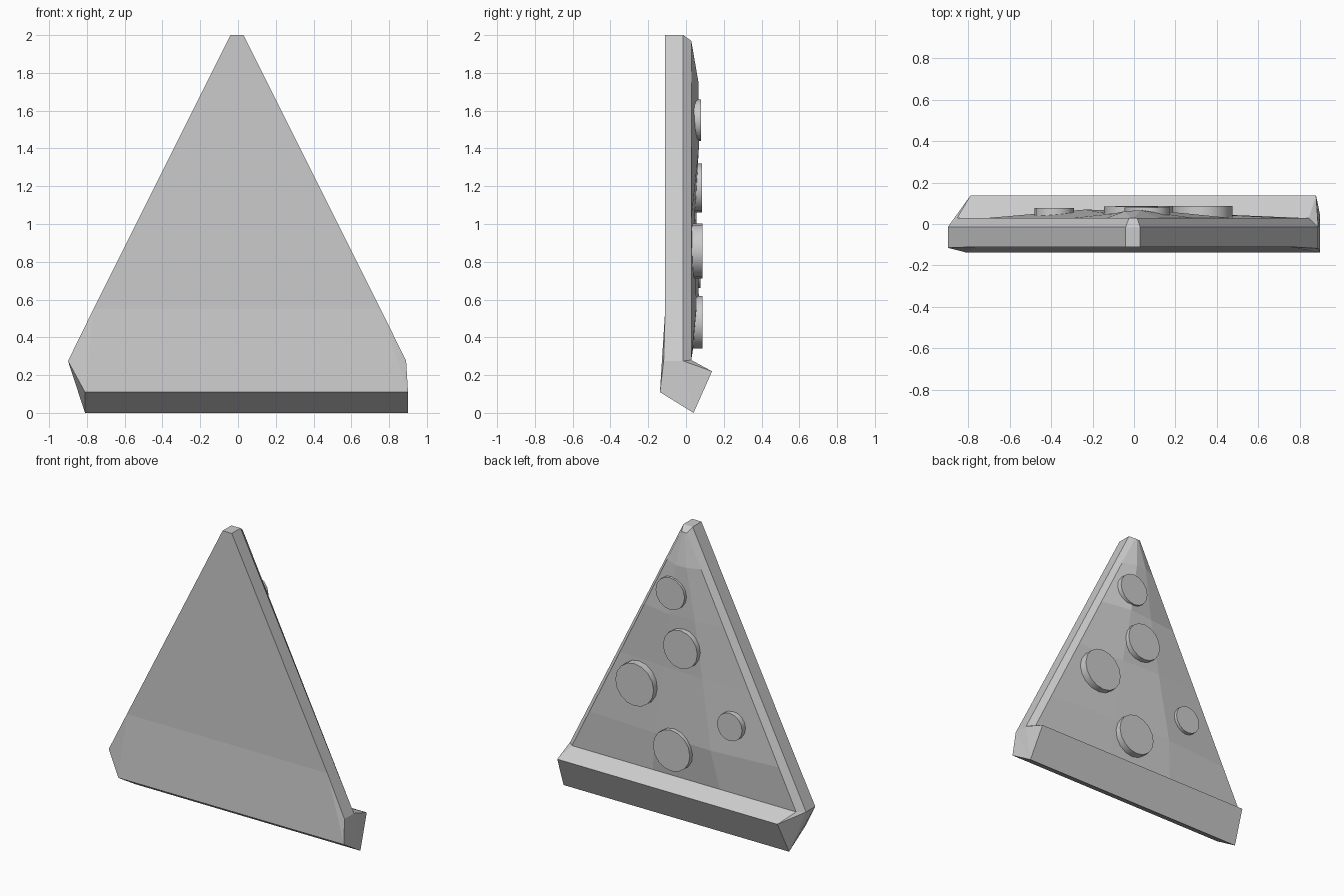
import bpy, math
from mathutils import Matrix
import bmesh

if "Cube" in bpy.data.objects:
    bpy.data.objects.remove(bpy.data.objects["Cube"])


def make_object(name, verts, faces):
    mesh = bpy.data.meshes.new(name)
    mesh.from_pydata(verts, [], faces)
    bm = bmesh.new()
    bm.from_mesh(mesh)
    bmesh.ops.remove_doubles(bm, verts=bm.verts, dist=0.0005)
    bmesh.ops.recalc_face_normals(bm, faces=bm.faces)
    bm.to_mesh(mesh)
    bm.free()
    obj = bpy.data.objects.new(name, mesh)
    bpy.context.collection.objects.link(obj)
    return obj


TIP_L, TIP_R = -0.025, 0.015
LOW_L, LOW_R = -0.855, 0.845
TOP_Z, LOW_Z, BACK_Y = 1.97, 0.28, 0.028

# Slice base with the folded crust, one shell
verts = [
    (-0.04, -0.11, 2), (0.03, -0.11, 2),                # 0-1 front tip
    (0.755, -0.11, 0.55), (-0.765, -0.11, 0.55),        # 2-3 front crease
    (0.89, -0.118, 0.275), (-0.9, -0.115, 0.275),       # 4-5 front corners
    (-0.04, -0.015, 2), (0.03, -0.015, 2),              # 6-7 rim tip
    (0.89, -0.015, 0.275), (-0.9, -0.015, 0.275),       # 8-9 rim corners
    (TIP_L, BACK_Y, TOP_Z), (TIP_R, BACK_Y, TOP_Z),     # 10-11 cheese tip
    (LOW_R, BACK_Y, LOW_Z), (LOW_L, BACK_Y, LOW_Z),     # 12-13 cheese corners
    (-0.81, -0.138, 0.11), (0.9, -0.138, 0.11),         # 14-15 crust front
    (-0.81, 0.04, 0), (0.9, 0.04, 0),                   # 16-17 crust bottom
    (-0.79, 0.138, 0.22), (0.88, 0.138, 0.22),          # 18-19 crust back
]
faces = [
    (0, 1, 2, 3), (2, 15, 14, 3), (3, 14, 5), (2, 4, 15),
    (0, 6, 7, 1), (6, 10, 11, 7),
    (1, 7, 8, 4, 2), (0, 3, 5, 9, 6),
    (7, 11, 12, 8), (6, 9, 13, 10),
    (14, 15, 17, 16), (16, 17, 19, 18), (18, 19, 12, 13),
    (5, 14, 16), (5, 16, 9), (9, 16, 18), (9, 18, 13),
    (4, 17, 15), (4, 8, 17), (8, 19, 17), (8, 12, 19),
]
make_object("slice_base_and_crust", verts, faces)

# Lumpy cheese: rows of (z, inner left height, inner right height)
rows = [(TOP_Z, .028, .028), (1.75, .062, .066), (1.4, .05, .068),
        (1.02, .055, .045), (0.55, .07, .055), (LOW_Z, .028, .028)]
cverts, cfaces = [], []
for z, left_y, right_y in rows:
    t = (TOP_Z - z) / (TOP_Z - LOW_Z)
    xl = TIP_L + (LOW_L - TIP_L) * t
    xr = TIP_R + (LOW_R - TIP_R) * t
    for u, y in ((0, BACK_Y), (0.34, left_y), (0.64, right_y), (1, BACK_Y)):
        cverts.append((xl + (xr - xl) * u, y, z))
for r in range(len(rows) - 1):
    for c in range(3):
        a = r * 4 + c
        cfaces.append((a, a + 1, a + 5, a + 4))
cheese = make_object("cheese", cverts, cfaces)
for p in cheese.data.polygons:
    if p.normal.y < 0:
        cheese.data.flip_normals()
        break

# Topping discs on the cheese: x, z, radius, outer y
discs = [(0.065, 1.55, 0.11, 0.08), (-0.015, 1.19, 0.13, 0.085),
         (0.33, 0.857, 0.145, 0.087), (0.05, 0.48, 0.14, 0.087),
         (-0.385, 0.755, 0.095, 0.078)]
for i, (x, z, radius, y) in enumerate(discs):
    bpy.ops.mesh.primitive_cylinder_add(
        vertices=16, radius=radius, depth=y - 0.02,
        location=(x, (y + 0.02) / 2, z), rotation=(math.pi / 2, 0, 0))
    disc = bpy.context.object
    disc.name = f"topping_disc_{i + 1}"
    bpy.ops.object.shade_smooth_by_angle(angle=math.radians(30))
